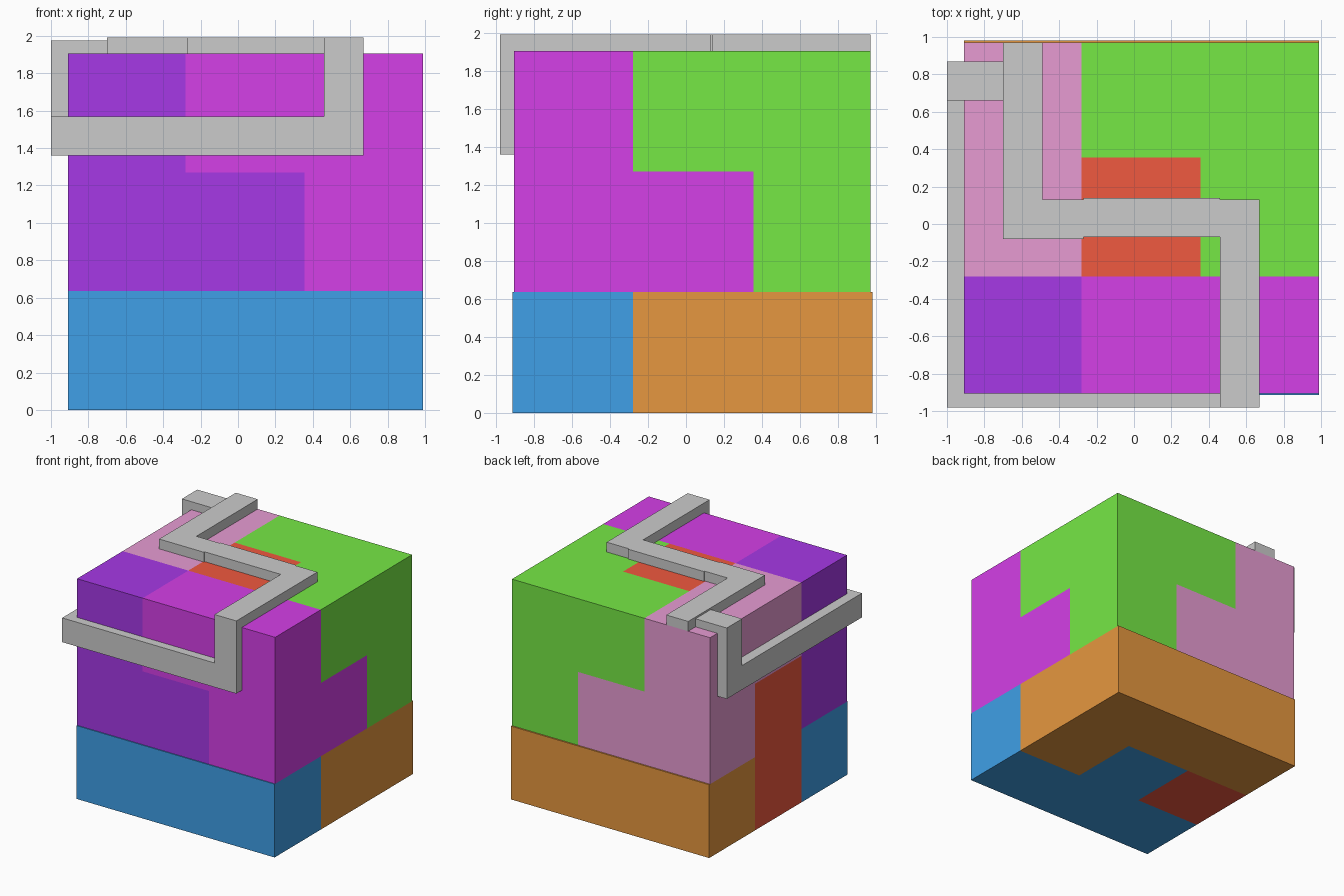
import bpy, bmesh
from mathutils import Vector

if "Cube" in bpy.data.objects:
    bpy.data.objects.remove(bpy.data.objects["Cube"])

# Grid lines of the 3 x 3 x 3 cube
XS = (-0.91, -0.28, 0.355, 0.99)
ZS = (0.0, 0.635, 1.27, 1.905)


def finish(name, bm, colour=None):
    bmesh.ops.remove_doubles(bm, verts=bm.verts, dist=0.0005)
    bmesh.ops.recalc_face_normals(bm, faces=bm.faces)
    mesh = bpy.data.meshes.new(name)
    bm.to_mesh(mesh)
    bm.free()
    obj = bpy.data.objects.new(name, mesh)
    bpy.context.collection.objects.link(obj)
    if colour:
        mat = bpy.data.materials.new(name + "_colour")
        mat.diffuse_color = (*colour, 1)
        mat.use_nodes = True
        mat.node_tree.nodes["Principled BSDF"].inputs["Base Color"].default_value = mat.diffuse_color
        mesh.materials.append(mat)
    return obj


def cube_piece(name, cells, colour, front=-0.905, back=0.97):
    """Skin a set of grid cells, leaving out faces shared inside the piece."""
    ys = (front, -0.28, 0.355, back)
    axes = (XS, ys, ZS)
    bm = bmesh.new()
    for cell in cells:
        for axis in range(3):
            u, v = (axis + 1) % 3, (axis + 2) % 3
            for side in (0, 1):
                near = list(cell)
                near[axis] += 1 if side else -1
                if tuple(near) in cells:
                    continue
                quad = []
                for du, dv in ((0, 0), (1, 0), (1, 1), (0, 1)):
                    p = Vector()
                    p[axis] = axes[axis][cell[axis] + side]
                    p[u] = axes[u][cell[u] + du]
                    p[v] = axes[v][cell[v] + dv]
                    quad.append(bm.verts.new(p))
                if not side:
                    quad.reverse()
                bm.faces.new(quad)
    finish(name, bm, colour)


def bar(name, x0, x1, y0, y1, z0, z1):
    bm = bmesh.new()
    bmesh.ops.create_cube(bm, size=1)
    for v in bm.verts:
        v.co = ((x0 + x1) / 2 + v.co.x * (x1 - x0),
                (y0 + y1) / 2 + v.co.y * (y1 - y0),
                (z0 + z1) / 2 + v.co.z * (z1 - z0))
    finish(name, bm)


# Seven interlocking puzzle pieces, cells as (x, y, z)
cube_piece("blue_piece", {(0, 0, 0), (1, 0, 0), (2, 0, 0), (1, 1, 0)},
           (0.05, 0.35, 0.8), front=-0.913)
cube_piece("orange_piece", {(0, 2, 0), (1, 2, 0), (2, 2, 0), (2, 1, 0)},
           (0.79, 0.31, 0.05), back=0.982)
cube_piece("red_piece", {(0, 1, 0), (0, 1, 1), (1, 1, 1), (1, 1, 2)},
           (0.87, 0.1, 0.05))
cube_piece("indigo_piece", {(0, 0, 2), (0, 0, 1), (1, 0, 1)},
           (0.38, 0.04, 0.79))
cube_piece("magenta_piece", {(1, 0, 2), (2, 0, 2), (2, 0, 1), (2, 1, 1)},
           (0.66, 0.05, 0.8))
cube_piece("pink_piece", {(0, 1, 2), (0, 2, 2), (0, 2, 1), (1, 2, 1)},
           (0.8, 0.33, 0.65))
cube_piece("green_piece", {(1, 2, 2), (2, 2, 2), (2, 1, 2), (2, 2, 1)},
           (0.18, 0.81, 0.06))

# Grey band winding over the top, front and left side
T0, T1 = 1.905, 1.99
bar("band_top_back", -0.70, -0.49, 0.13, 0.97, T0, T1)
bar("band_top_corner", -0.70, -0.27, -0.08, 0.13, T0, T1)
bar("band_top_middle", -0.27, 0.46, -0.07, 0.14, T0, T1)
bar("band_top_front", 0.46, 0.67, -0.905, 0.13, T0, T1)
bar("band_front_drop", 0.46, 0.67, -0.98, -0.905, 1.36, T1)
bar("band_front", -0.91, 0.46, -0.98, -0.905, 1.36, 1.57)
bar("band_left", -1.0, -0.91, -0.98, 0.87, 1.36, 1.57)
bar("band_left_drop", -1.0, -0.91, 0.66, 0.87, 1.57, 1.975)
bar("band_left_hook", -0.91, -0.70, 0.66, 0.87, T0, 1.975)
